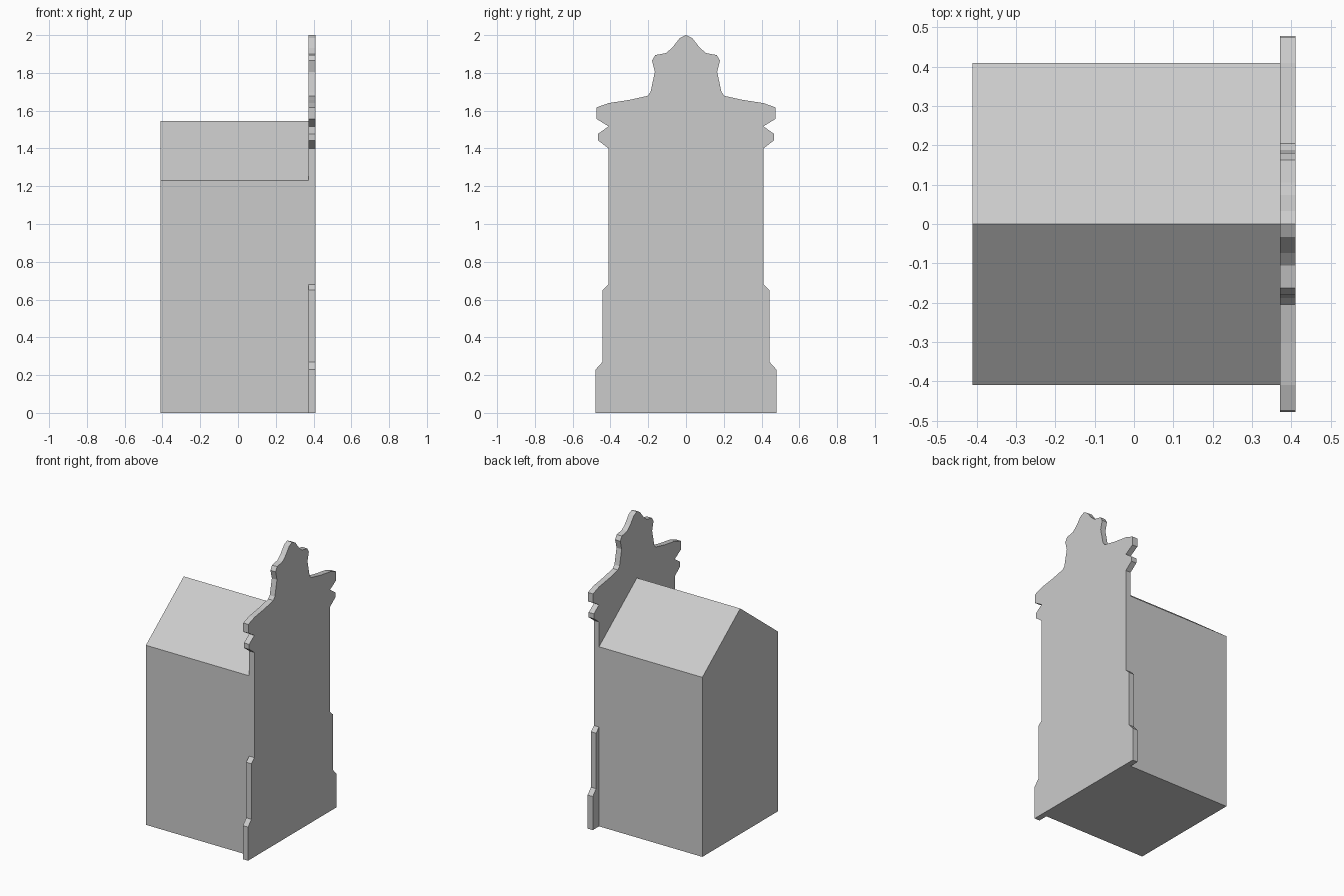
import bpy, bmesh

if "Cube" in bpy.data.objects:
    bpy.data.objects.remove(bpy.data.objects["Cube"])


def extrude_profile(name, half, x0, x1):
    """Mirror a right-hand (y, z) outline about y = 0 and extrude it along x."""
    outline = half + [(-y, z) for y, z in reversed(half) if y > 0]
    bm = bmesh.new()
    face = bm.faces.new([bm.verts.new((x0, y, z)) for y, z in outline])
    result = bmesh.ops.extrude_face_region(bm, geom=[face])
    moved = [g for g in result["geom"] if isinstance(g, bmesh.types.BMVert)]
    bmesh.ops.translate(bm, verts=moved, vec=(x1 - x0, 0, 0))
    bmesh.ops.recalc_face_normals(bm, faces=bm.faces[:])
    mesh = bpy.data.meshes.new(name)
    bm.to_mesh(mesh)
    bm.free()
    obj = bpy.data.objects.new(name, mesh)
    bpy.context.collection.objects.link(obj)
    return obj


# House body with a gabled roof
extrude_profile("house_body", [(0.41, 0), (0.41, 1.23), (0, 1.545)], -0.411, 0.372)

# Ornamental gable facade
facade = [
    (0.478, 0), (0.478, 0.23), (0.442, 0.27), (0.442, 0.65),    # stepped plinth
    (0.41, 0.68), (0.41, 1.40),                                 # wall
    (0.466, 1.443), (0.466, 1.477), (0.41, 1.517),              # lower moulding
    (0.475, 1.557), (0.475, 1.617), (0.41, 1.64),               # cornice
    (0.30, 1.657), (0.205, 1.678), (0.188, 1.697),              # shoulder
    (0.165, 1.805), (0.18, 1.865), (0.163, 1.894),              # neck
    (0.106, 1.905), (0.074, 1.932), (0.033, 1.984), (0, 2.0),   # crest
]
extrude_profile("gable_facade", facade, 0.372, 0.411)
